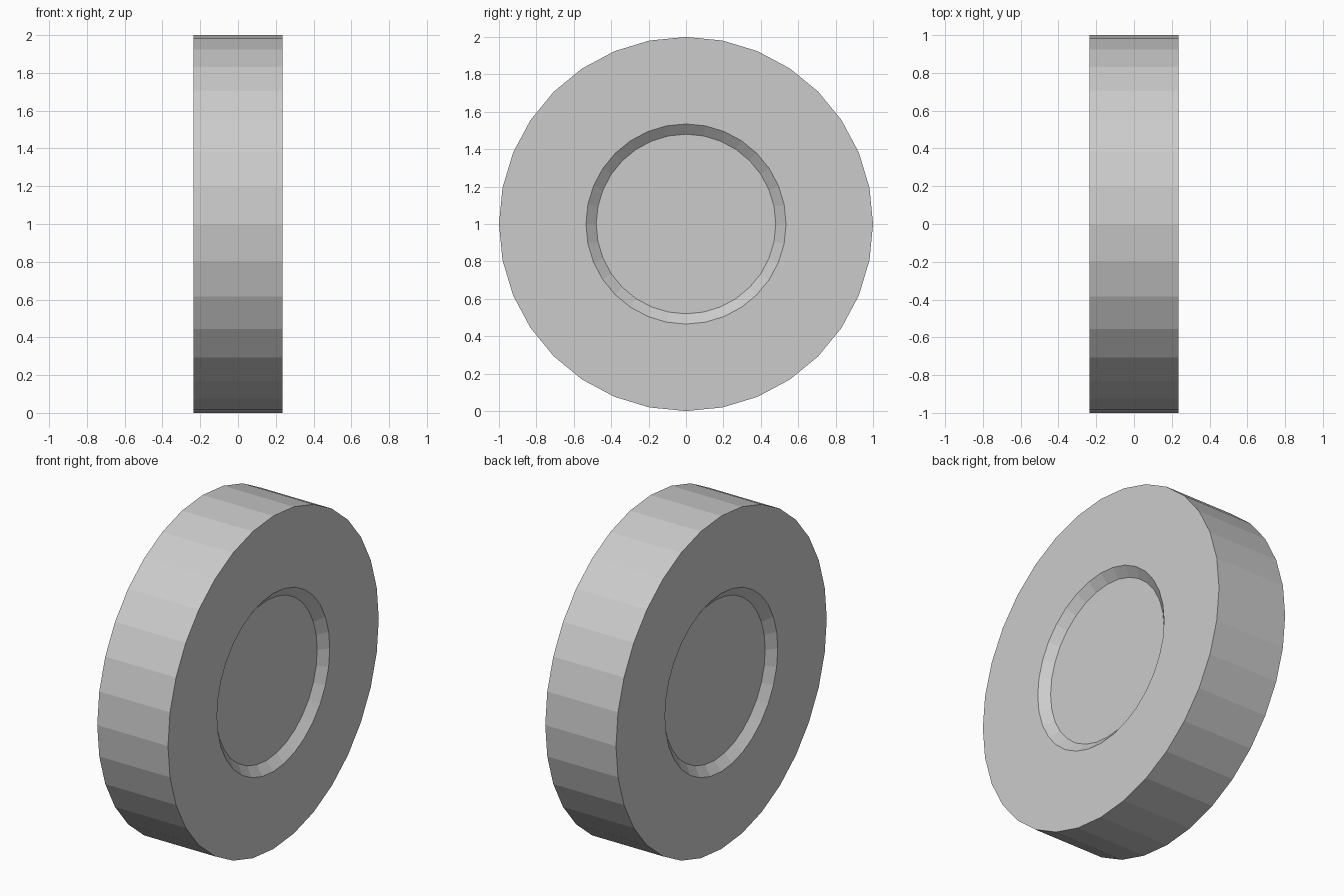
import bpy, bmesh
from math import cos, sin, tau

if "Cube" in bpy.data.objects:
    bpy.data.objects.remove(bpy.data.objects["Cube"])

SIDES = 32
HALF = 0.235      # half of the wheel's width
DEPTH = 0.045     # depth of the hub recess on each face

# Half profile (x, radius), from hub floor to tread; mirrored for the other face
half = [(HALF - DEPTH, 0.48), (HALF, 0.535), (HALF, 1.0)]
profile = half + [(-x, r) for x, r in reversed(half)]

# Wheel: lathe the profile about the x axis and cap both hub floors
bm = bmesh.new()
rings = []
for x, r in profile:
    rings.append([bm.verts.new((x, r * cos(tau * i / SIDES), 1 + r * sin(tau * i / SIDES)))
                  for i in range(SIDES)])
for a, b in zip(rings, rings[1:]):
    for i in range(SIDES):
        j = (i + 1) % SIDES
        bm.faces.new((a[i], a[j], b[j], b[i]))
bm.faces.new(rings[0])
bm.faces.new(rings[-1])
bmesh.ops.recalc_face_normals(bm, faces=bm.faces)

mesh = bpy.data.meshes.new("wheel")
bm.to_mesh(mesh)
bm.free()
bpy.context.collection.objects.link(bpy.data.objects.new("wheel", mesh))
